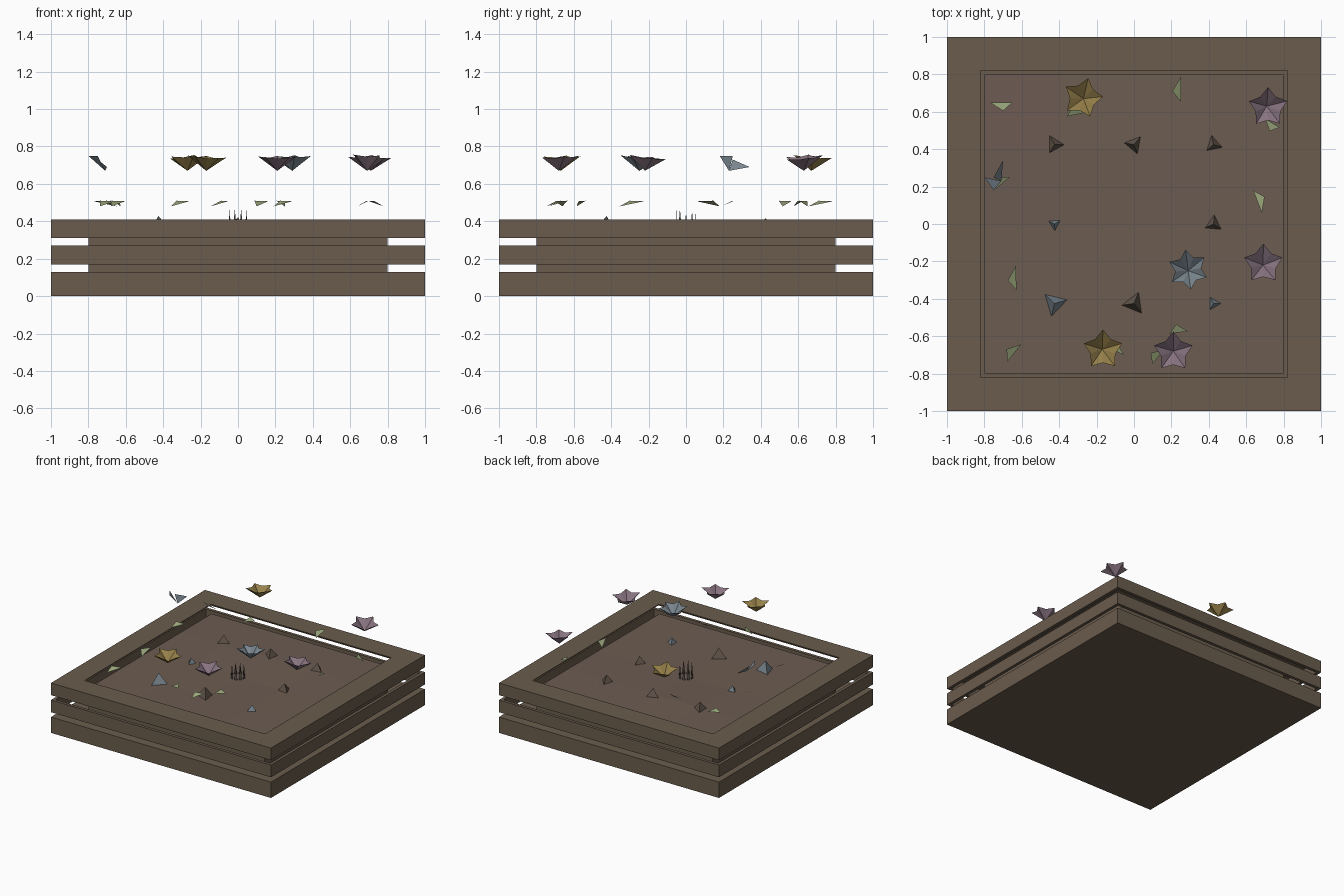
import bpy, bmesh, math, random
from mathutils import Vector, Matrix

random.seed(4)
cube = bpy.data.objects.get("Cube")
if cube:
    bpy.data.objects.remove(cube, do_unlink=True)


def material(name, r, g, b):
    m = bpy.data.materials.new(name)
    m.use_nodes = True
    m.diffuse_color = (r, g, b, 1)
    m.node_tree.nodes["Principled BSDF"].inputs["Base Color"].default_value = (r, g, b, 1)
    return m


WOOD = material("weathered_wood", .145, .107, .075)
SOIL = material("soil", .15, .107, .083)
STONE = material("brown_stone", .125, .092, .07)
SLATE = material("blue_grey", .19, .235, .27)
YELLOW = material("ochre_petal", .31, .22, .07)
PINK = material("mauve_petal", .25, .175, .22)
LEAF = material("pale_leaf", .32, .38, .2)
SPROUT = material("dry_sprout", .1, .09, .075)


def add_object(name, bm, *mats):
    mesh = bpy.data.meshes.new(name)
    bm.normal_update()
    bm.to_mesh(mesh)
    bm.free()
    for m in mats:
        mesh.materials.append(m)
    obj = bpy.data.objects.new(name, mesh)
    bpy.context.collection.objects.link(obj)
    return obj


def add_tris(bm, tris):
    for tri in tris:
        bm.faces.new([bm.verts.new(p) for p in tri])


def frame(name, outer, inner, z0, z1):
    """Square ring with a rectangular section."""
    bm = bmesh.new()
    section = [(outer, z0), (outer, z1), (inner, z1), (inner, z0)]
    signs = [(-1, -1), (1, -1), (1, 1), (-1, 1)]
    rings = [[bm.verts.new((sx * r, sy * r, z)) for sx, sy in signs] for r, z in section]
    for i in range(4):
        a, b = rings[i], rings[(i + 1) % 4]
        for j in range(4):
            k = (j + 1) % 4
            bm.faces.new((a[j], a[k], b[k], b[j]))
    add_object(name, bm, WOOD)


# Timber surround
frame("base_frame", 1, .8, 0, .13)
frame("middle_rail", 1, .975, .17, .27)
frame("top_rail", 1, .975, .31, .41)
frame("top_ledge", .975, .82, .403, .41)

# Soil block with a gently uneven top and timber sides
SOIL_Z = .345
bm = bmesh.new()
bmesh.ops.create_grid(bm, x_segments=4, y_segments=4, size=.8)
top = list(bm.verts)
for v in top:
    v.co.z = SOIL_Z
    if max(abs(v.co.x), abs(v.co.y)) < .7:
        v.co.z += random.uniform(-.006, .012)
rim = [e for e in bm.edges if e.is_boundary]
walls = bmesh.ops.extrude_edge_only(bm, edges=rim)["geom"]
for v in walls:
    if isinstance(v, bmesh.types.BMVert):
        v.co.z = 0
bmesh.ops.contextual_create(bm, geom=[e for e in bm.edges if e.is_boundary])
bmesh.ops.recalc_face_normals(bm, faces=bm.faces)
for f in bm.faces:
    f.material_index = 0 if f.normal.z > .5 else 1
add_object("soil_bed", bm, SOIL, WOOD)


# Three-sided stones on a grid around the centre
def stone(name, x, y, r, turn, mat):
    bm = bmesh.new()
    bmesh.ops.create_cone(bm, cap_ends=True, segments=3, radius1=r, radius2=0, depth=r * 1.2,
                          matrix=Matrix.Translation((x, y, SOIL_Z + r * .6))
                          @ Matrix.Rotation(turn, 4, 'Z'))
    add_object(name, bm, mat)


G = .425
for i, (gx, gy, r, mat) in enumerate([
        (-1, 1, .06, STONE), (0, 1, .06, STONE), (1, 1, .055, STONE),
        (-1, 0, .035, SLATE), (1, 0, .05, STONE),
        (-1, -1, .07, SLATE), (0, -1, .065, STONE), (1, -1, .04, SLATE)]):
    stone("stone_%d" % i, gx * G, gy * G, r, .5 + i * .9, mat)

# Ring of thin sprouts in the middle
bm = bmesh.new()
COUNT = 10
for i in range(COUNT):
    a = math.tau * i / COUNT
    p = Vector((math.cos(a), math.sin(a), 0)) * .055
    side = Vector((-math.sin(a), math.cos(a), 0)) * .012
    lift = Vector((0, 0, SOIL_Z))
    tip = Vector((0, 0, random.uniform(.09, .125)))
    add_tris(bm, [(p - side + lift, p + side + lift, p + lift + tip)])
add_object("sprout_ring", bm, SPROUT)


# Star-shaped cupped blossoms
def blossom(name, x, y, points, phase, mat):
    bm = bmesh.new()
    tilt = Matrix.Rotation(random.uniform(-.12, .12), 4, 'X') @ Matrix.Rotation(
        random.uniform(-.12, .12), 4, 'Y')
    place = Matrix.Translation((x, y, .67)) @ tilt
    hub = bm.verts.new(place @ Vector((0, 0, 0)))
    ring = []
    for i in range(points * 2):
        a = phase + math.pi * i / points
        r, z = (.108, .075) if i % 2 == 0 else (.07, .068)
        ring.append(bm.verts.new(place @ Vector((r * math.cos(a), r * math.sin(a), z))))
    for i in range(len(ring)):
        bm.faces.new((hub, ring[i], ring[(i + 1) % len(ring)]))
    add_object(name, bm, mat)


UP = math.pi / 2
blossom("yellow_blossom_back", -.27, .67, 5, .05, YELLOW)
blossom("yellow_blossom_front", -.17, -.67, 5, UP, YELLOW)
blossom("mauve_blossom_back", .71, .63, 5, UP, PINK)
blossom("mauve_blossom_side", .69, -.22, 5, UP, PINK)
blossom("mauve_blossom_front", .21, -.68, 5, UP, PINK)
blossom("blue_blossom", .29, -.25, 6, .65, SLATE)

# Two loose petals
bm = bmesh.new()
hub = (-.71, .23, .67)
add_tris(bm, [(hub, (-.80, .25, .75), (-.75, .18, .75)),
              (hub, (-.70, .34, .69), (-.75, .25, .73))])
add_object("loose_petals", bm, SLATE)


# Single triangular leaves, each given by centre, heading and length
def leaf(name, x, y, heading, length):
    bm = bmesh.new()
    d = Vector((math.cos(heading), math.sin(heading), 0))
    n = Vector((-d.y, d.x, 0))
    c = Vector((x, y, .495))
    rise = Vector((0, 0, .015))
    add_tris(bm, [(c - d * length / 2 - rise, c + d * length / 2 + rise * .8,
                   c - d * .01 + n * .045 + rise)])
    add_object(name, bm, LEAF)


for i, spec in enumerate([
        (-.71, .65, math.pi, .12), (.25, .72, UP, .13), (-.31, .585, .2, .1),
        (.74, .54, 2.6, .09), (-.70, .22, .7, .1), (.66, .12, -1.2, .13),
        (-.63, -.29, 1.6, .13), (-.64, -.69, .9, .12), (.24, -.58, .1, .1),
        (.13, -.71, .9, .1), (-.10, -.68, -.4, .1)]):
    leaf("leaf_%d" % i, *spec)
